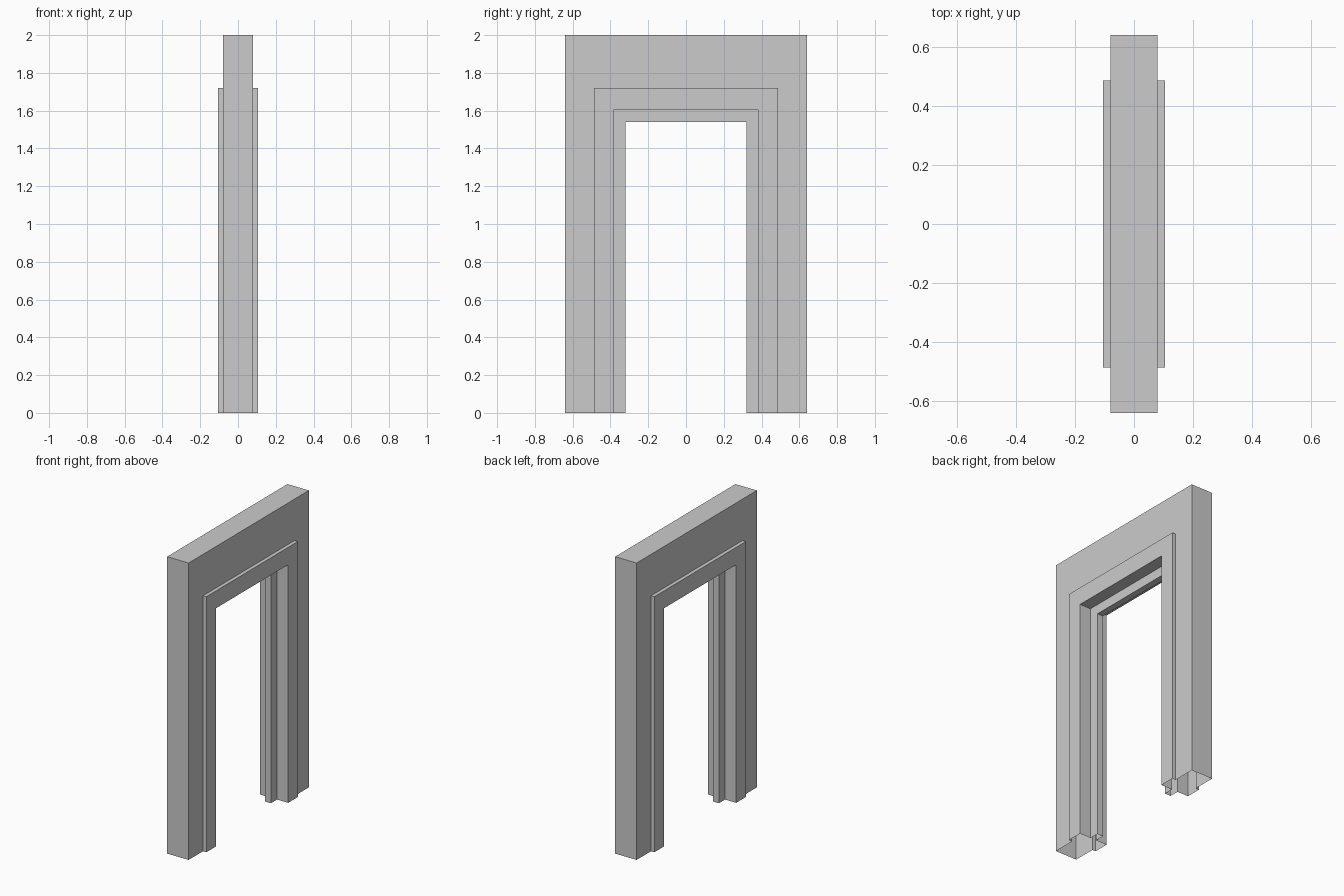
import bpy, bmesh

if "Cube" in bpy.data.objects:
    bpy.data.objects.remove(bpy.data.objects["Cube"])

# Door frame: one cross-section swept up one leg, over the head and down the other.
# Each profile point is (depth x, half width y, head height z).
WALL = (0.64, 2.0)
CASING = (0.487, 1.721)
JAMB = (0.384, 1.604)
STOP = (0.319, 1.54)

half = [
    (0.08, *WALL),      # wall block outer edge
    (0.08, *CASING),    # step out to the raised casing
    (0.105, *CASING),
    (0.105, *JAMB),     # turn into the opening
    (0.022, *JAMB),     # step to the central door stop
    (0.022, *STOP),
]
# Mirror the half profile to the other side of the wall
profile = half + [(-x, y, z) for x, y, z in reversed(half)]


def ring(bm, side, at_head):
    return [bm.verts.new((x, side * y, z if at_head else 0.0)) for x, y, z in profile]


bm = bmesh.new()
# Foot, mitred corner, mitred corner, foot (feet stay open underneath)
rings = [ring(bm, -1, False), ring(bm, -1, True), ring(bm, 1, True), ring(bm, 1, False)]
n = len(profile)
for a, b in zip(rings, rings[1:]):
    for i in range(n):
        j = (i + 1) % n
        bm.faces.new((a[i], a[j], b[j], b[i]))

# Make the faces point outward: the face lying on top must look up
bm.normal_update()
top = max(bm.faces, key=lambda f: f.calc_center_median().z)
if top.normal.z < 0:
    bmesh.ops.reverse_faces(bm, faces=bm.faces[:])

mesh = bpy.data.meshes.new("door_frame")
bm.to_mesh(mesh)
bm.free()
frame = bpy.data.objects.new("door_frame", mesh)
bpy.context.collection.objects.link(frame)
